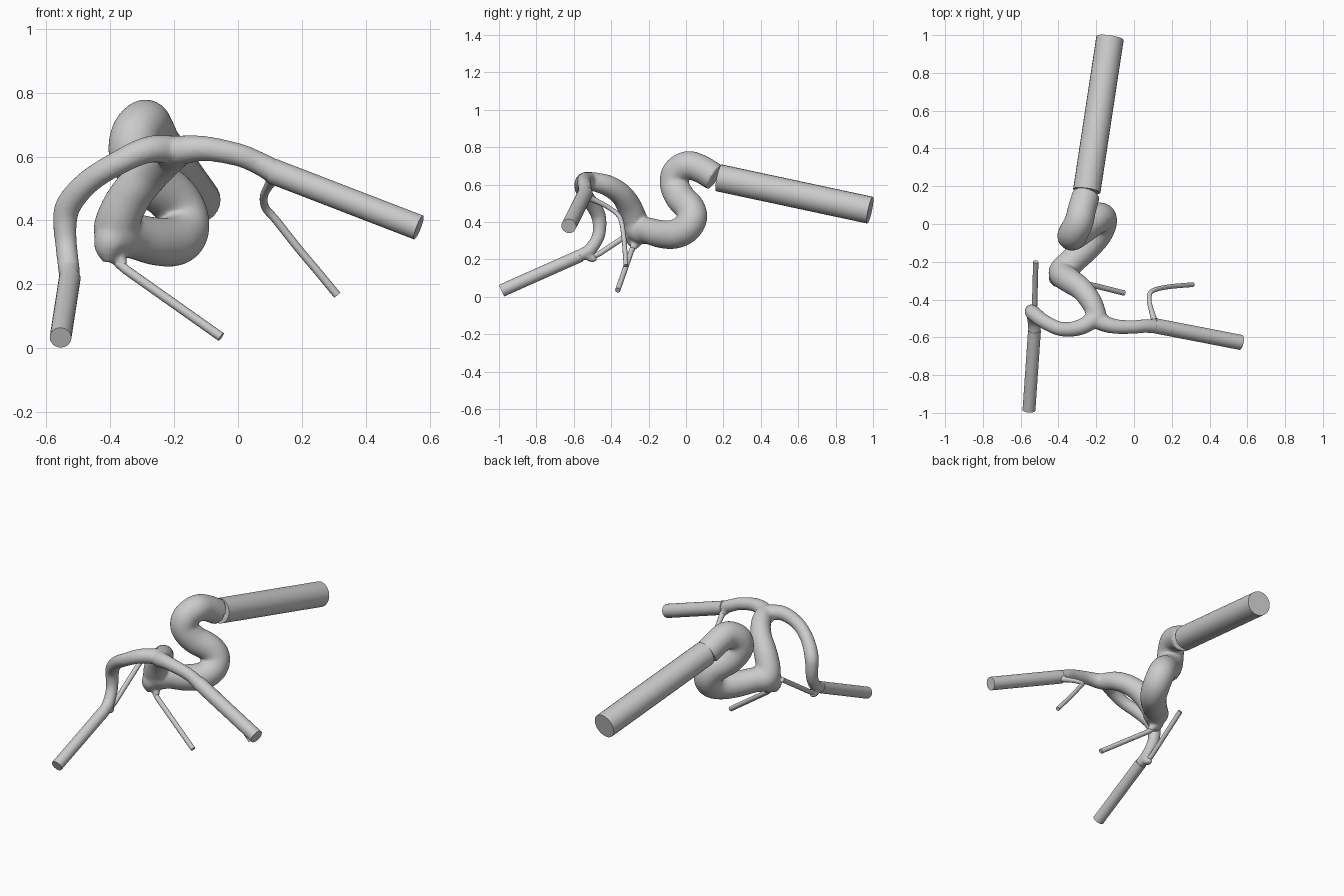
import bpy, bmesh, math
from mathutils import Vector

if "Cube" in bpy.data.objects:
    bpy.data.objects.remove(bpy.data.objects["Cube"])


def resample(pts, steps):
    """Catmull-Rom through (x, y, z, radius) points."""
    p = [Vector(q) for q in pts]
    p = [2 * p[0] - p[1]] + p + [2 * p[-1] - p[-2]]
    out = []
    for i in range(1, len(p) - 2):
        a, b, c, d = p[i - 1:i + 3]
        for s in range(steps):
            t = s / steps
            out.append(0.5 * (2 * b + (c - a) * t + (2 * a - 5 * b + 4 * c - d) * t * t
                              + (3 * b - a - 3 * c + d) * t ** 3))
    return out + [p[-2]]


def sweep(bm, pts, steps=6, sides=24):
    """Closed round tube along the points, with flat end caps."""
    path = resample(pts, steps) if steps > 1 else [Vector(q) for q in pts]
    pos = [q.to_3d() for q in path]
    n, rings = None, []
    for i, c in enumerate(pos):
        t = (pos[min(i + 1, len(pos) - 1)] - pos[max(i - 1, 0)]).normalized()
        n = t.orthogonal() if n is None else n - t * n.dot(t)
        n.normalize()
        b = t.cross(n)
        r = path[i][3]
        rings.append([bm.verts.new(c + r * (math.cos(a) * n + math.sin(a) * b))
                      for a in (2 * math.pi * k / sides for k in range(sides))])
    for r0, r1 in zip(rings, rings[1:]):
        for k in range(sides):
            j = (k + 1) % sides
            bm.faces.new((r0[k], r0[j], r1[j], r1[k]))
    bm.faces.new(rings[0][::-1])
    bm.faces.new(rings[-1])


def make(name, tubes, steps=6, sides=24, blend=False):
    bm = bmesh.new()
    for t in tubes:
        sweep(bm, t, steps, sides)
    bmesh.ops.recalc_face_normals(bm, faces=bm.faces)
    me = bpy.data.meshes.new(name)
    bm.to_mesh(me)
    bm.free()
    ob = bpy.data.objects.new(name, me)
    bpy.context.collection.objects.link(ob)
    if blend:
        rm = ob.modifiers.new("merge", 'REMESH')
        rm.mode = 'VOXEL'
        rm.voxel_size = 0.008
        rm.use_smooth_shade = True
        sm = ob.modifiers.new("soften", 'SMOOTH')
        sm.factor = 0.5
        sm.iterations = 5
    bpy.ops.object.select_all(action='DESELECT')
    ob.select_set(True)
    bpy.context.view_layer.objects.active = ob
    bpy.ops.object.shade_smooth_by_angle(angle=math.radians(40))
    return ob


# Winding trunk, from the inlet through the S-bend up to the fork
trunk = [(-.253, .155, .638, .074), (-.275, .08, .683, .075), (-.292, .01, .702, .077),
         (-.322, -.05, .665, .078), (-.325, -.062, .60, .078), (-.28, -.03, .53, .08),
         (-.21, .02, .475, .08), (-.175, .033, .42, .08), (-.172, .0, .365, .08),
         (-.20, -.06, .335, .078), (-.26, -.13, .335, .075), (-.33, -.2, .352, .071),
         (-.375, -.25, .36, .075), (-.372, -.275, .41, .07), (-.332, -.305, .485, .066),
         (-.272, -.35, .55, .06), (-.222, -.42, .595, .056), (-.19, -.5, .617, .05)]
# Bulge hanging at the base of the rising trunk
bulge = [(-.375, -.26, .40, .06), (-.395, -.28, .345, .056), (-.405, -.285, .31, .045),
         (-.405, -.285, .27, .018)]
# The two curved arms of the fork
right_arm = [(-.23, -.46, .605, .045), (-.18, -.515, .62, .046), (-.1, -.542, .625, .039),
             (0, -.545, .606, .036), (.06, -.54, .582, .036), (.125, -.543, .547, .038)]
left_arm = [(-.19, -.49, .62, .046), (-.28, -.545, .622, .042), (-.38, -.557, .578, .038),
            (-.47, -.52, .52, .038), (-.53, -.475, .45, .04), (-.542, -.462, .39, .037),
            (-.538, -.47, .32, .034), (-.53, -.515, .25, .034), (-.527, -.575, .217, .032)]
# Flares where the thin side vessels leave
flare_left = [(-.53, -.54, .235, .03), (-.528, -.5, .205, .022), (-.528, -.48, .215, .014)]
flare_right = [(.10, -.54, .555, .032), (.108, -.515, .53, .022), (.105, -.49, .515, .012)]
flare_base = [(-.39, -.26, .32, .045), (-.378, -.27, .285, .028), (-.355, -.29, .255, .014)]
make("curved_vessel", [trunk, bulge, right_arm, left_arm, flare_left, flare_right, flare_base],
     blend=True)

# Straight end pieces
straight = {
    "inlet_tube": ((-.25, .175, .636), (-.127, .984, .463), .073),
    "right_outlet_tube": ((.107, -.538, .555), (.566, -.627, .378), .040),
    "left_outlet_tube": ((-.527, -.565, .22), (-.556, -.985, .033), .034),
}
for name, (a, b, r) in straight.items():
    make(name, [[(*a, r), (*b, r)]], steps=1, sides=24)

# Thin side vessels
make("left_side_vessel", [[(-.53, -.52, .205, .016), (-.527, -.46, .232, .0145),
                           (-.52, -.2, .405, .0145)]], steps=1, sides=12)
make("base_side_vessel", [[(-.375, -.28, .268, .016), (-.35, -.292, .245, .0145),
                           (-.053, -.365, .035, .0145)]], steps=1, sides=12)
make("right_side_vessel", [[(.11, -.52, .53, .018), (.094, -.465, .505, .014),
                            (.081, -.41, .475, .0125), (.086, -.365, .44, .0125),
                            (.12, -.345, .40, .0125), (.187, -.332, .315, .0125),
                            (.25, -.326, .24, .0125), (.311, -.321, .166, .0125)]],
     steps=5, sides=12)
